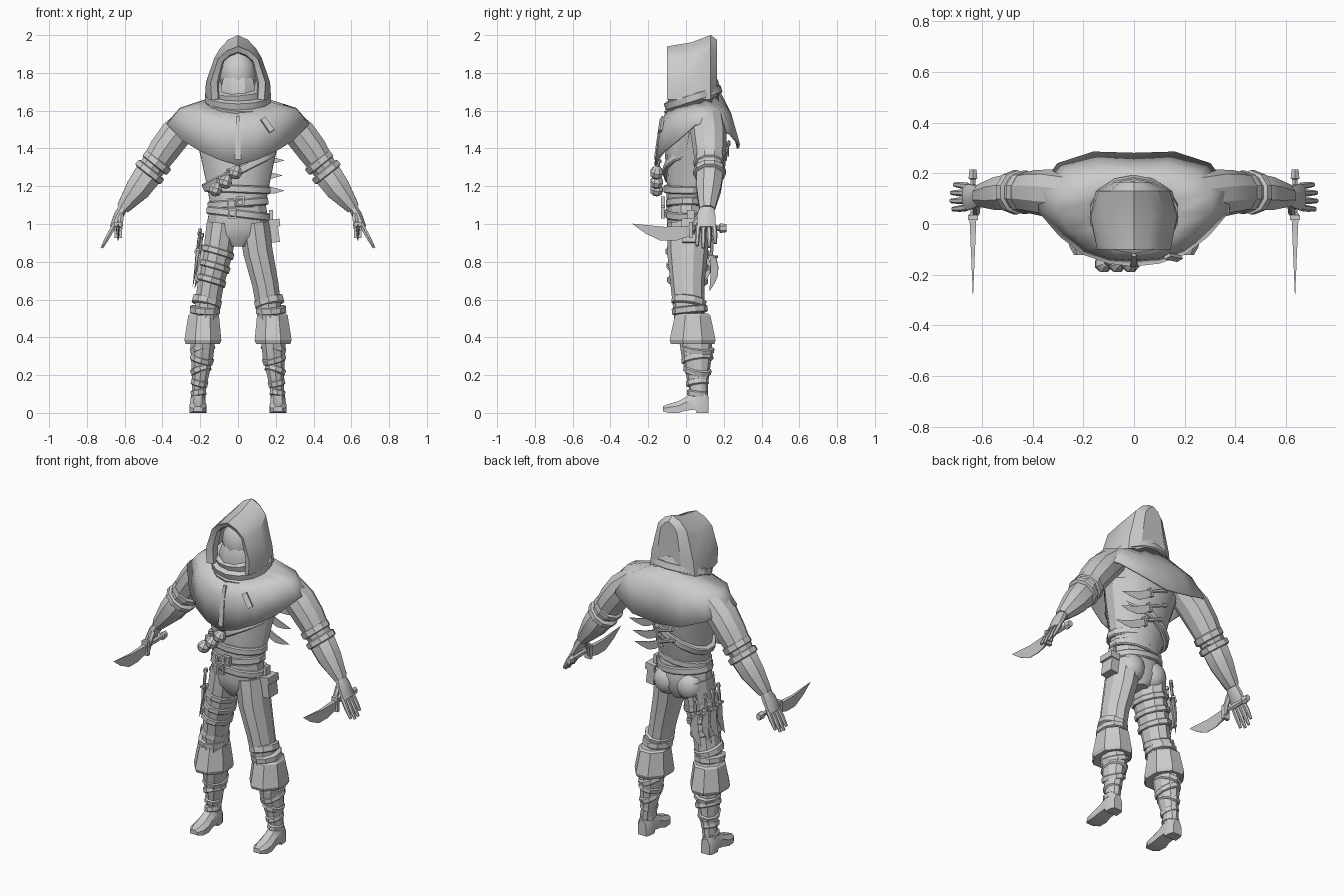
import bpy, bmesh, math
from mathutils import Vector, Matrix

grey = bpy.data.materials.new("plain_grey")
grey.diffuse_color = (0.6, 0.6, 0.6, 1)


def finish(name, bm, mirror=False, angle=28):
    bmesh.ops.recalc_face_normals(bm, faces=bm.faces)
    me = bpy.data.meshes.new(name)
    bm.to_mesh(me)
    bm.free()
    ob = bpy.data.objects.new(name, me)
    bpy.context.collection.objects.link(ob)
    me.materials.append(grey)
    bpy.ops.object.select_all(action='DESELECT')
    ob.select_set(True)
    bpy.context.view_layer.objects.active = ob
    bpy.ops.object.shade_smooth_by_angle(angle=math.radians(angle))
    if mirror:
        m = ob.modifiers.new("mirror", 'MIRROR')
        m.use_mirror_merge = False
    return ob


def loft(name, rings, closed=True, caps=True, mirror=False, angle=28):
    bm = bmesh.new()
    vs = [[bm.verts.new(p) for p in r] for r in rings]
    n = len(vs[0])
    for a, b in zip(vs, vs[1:]):
        for i in range(n if closed else n - 1):
            j = (i + 1) % n
            bm.faces.new((a[i], a[j], b[j], b[i]))
    if caps:
        bm.faces.new(vs[0])
        bm.faces.new(vs[-1])
    return finish(name, bm, mirror, angle)


def tube(name, path, n=10, mirror=False, direction=None, ref=(0, 1, 0), angle=28):
    """path points are (x, y, z, radius_side, radius_depth)"""
    pts = [Vector(p[:3]) for p in path]
    rings = []
    for i, p in enumerate(path):
        t = Vector(direction) if direction else pts[min(i + 1, len(pts) - 1)] - pts[max(i - 1, 0)]
        t.normalize()
        v = Vector(ref)
        v = (v - t * v.dot(t)).normalized()
        u = v.cross(t)
        rings.append([pts[i] + u * p[3] * math.cos(a) + v * p[4] * math.sin(a)
                      for a in (2 * math.pi * (k + .5) / n for k in range(n))])
    return loft(name, rings, mirror=mirror, angle=angle)


def band(name, c, rx, ry, h, t=(0, 0, 1), n=12, mirror=False, bulge=.012):
    c, d = Vector(c), Vector(t).normalized()
    path = [(*(c + d * h * k), rx - s, ry - s) for k, s in
            ((-.5, bulge), (-.35, 0), (.35, 0), (.5, bulge))]
    return tube(name, path, n, mirror, d)


def box(name, c, size, rot=(0, 0, 0), mirror=False):
    bm = bmesh.new()
    m = Matrix.Translation(c)
    for a, ax in zip(rot, 'XYZ'):
        m = m @ Matrix.Rotation(a, 4, ax)
    bmesh.ops.create_cube(bm, size=1, matrix=m @ Matrix.Diagonal((*size, 1)))
    return finish(name, bm, mirror)


def ball(name, c, r, mirror=False, seg=12, angle=28):
    bm = bmesh.new()
    bmesh.ops.create_uvsphere(bm, u_segments=seg, v_segments=8, radius=1,
                              matrix=Matrix.Translation(c) @ Matrix.Diagonal((*r, 1)))
    return finish(name, bm, mirror, angle)


def knife(name, pos, xdir, zdir, s=1, mirror=False):
    """blade runs along xdir with its belly opposite zdir"""
    x = Vector(xdir).normalized()
    z = Vector(zdir)
    z = (z - x * z.dot(x)).normalized()
    y, o = z.cross(x), Vector(pos)
    at = lambda a, b, c: o + (x * a + y * b + z * c) * s
    outline = [(0, 0, 1), (.15, -.005, 1), (.32, .012, 1), (.25, -.04, .2),
               (.17, -.078, .2), (.09, -.078, .2), (0, -.05, .5)]
    loft(name + "_blade", [[at(a, k * .014 * w * (1 - a / .33), c) for a, c, w in outline]
                           for k in (-1, 1)], mirror=mirror)
    grip = [(.02, .018), (0, .02), (-.01, .011), (-.08, .014), (-.14, .011), (-.145, .02), (-.18, .016)]
    tube(name + "_grip", [(*at(a, 0, -.012), r * s, r * s * 1.3) for a, r in grip],
         6, mirror, x, z)
    loft(name + "_guard", [[at(a, b, c) for a, b in ((0, -.02), (.02, -.02), (.02, .02), (0, .02))]
                           for c in (-.065, .02)], mirror=mirror)


def both(half):
    return half + [(-x, y, z) for x, y, z in reversed(half[1:-1])]


# hood: arches swept from the face opening to the back
arches = [(-.05, .10, .10, .075, 1.86, 1.905), (-.085, .105, .11, .082, 1.86, 1.91),
          (-.10, .14, .145, .105, 1.875, 1.94), (.03, .175, .17, .125, 1.88, 1.962),
          (.13, .15, .14, .095, 1.93, 2.0), (.165, .09, .08, .055, 1.92, 1.975)]
rings = []
for y, x0, x1, x2, z2, z3 in arches:
    half = [(x0, y, 1.66), (x1, y, 1.75), (x2, y, z2), (x2 * .55, y, z2 * .35 + z3 * .65)]
    rings.append(half + [(0, y, z3)] + [(-a, b, c) for a, b, c in reversed(half)])
hood = loft("hood", rings, closed=False, caps=False, angle=35)
bm = bmesh.new()
bm.from_mesh(hood.data)
bm.verts.ensure_lookup_table()
bm.faces.new(bm.verts[-9:])
bmesh.ops.recalc_face_normals(bm, faces=bm.faces)
bm.to_mesh(hood.data)
bm.free()
ball("head", (0, .02, 1.79), (.098, .1, .13), angle=40)
tube("face_mask", [(0, -.03, 1.66, .09, .06), (0, -.03, 1.73, .095, .062), (0, -.02, 1.765, .085, .055)], 8)

# scarf wound round the neck
for i, (z, rx, ry) in enumerate(((1.705, .160, .142), (1.668, .178, .158), (1.628, .168, .156))):
    band("scarf_wrap_%d" % i, (0, .038, z), rx, ry, .048, (.06 * (i - 1), -.32, 1), 14, bulge=.02)
box("scarf_tail", (.155, -.132, 1.525), (.03, .014, .085), (-.15, -.6, .35))

# shoulder cape
neck = [(.15 * math.sin(a), .04 - .14 * math.cos(a), 1.645 - .045 * math.cos(a))
        for a in (math.pi * k / 8 for k in range(9))]
neck[0] = (0, *neck[0][1:])
neck[8] = (0, *neck[8][1:])
mid = [(0, -.137, 1.5), (.1, -.13, 1.52), (.19, -.095, 1.555), (.25, -.03, 1.59), (.305, .05, 1.605),
       (.305, .12, 1.61), (.245, .195, 1.60), (.13, .235, 1.58), (0, .232, 1.58)]
rim = [(0, -.162, 1.31), (.1, -.15, 1.34), (.2, -.115, 1.385), (.29, -.045, 1.44), (.372, .05, 1.525),
       (.375, .13, 1.53), (.30, .235, 1.475), (.16, .28, 1.42), (0, .275, 1.40)]
cape = loft("shoulder_cape", [both(neck), both(mid), both(rim)], caps=False, angle=45)
sol = cape.modifiers.new("thickness", 'SOLIDIFY')
sol.thickness, sol.offset = .012, 0
tube("cape_placket", [(0, -.12, 1.57, .012, .012), (0, -.142, 1.48, .016, .012), (0, -.162, 1.34, .022, .012)], 4)

# torso and hips
tube("torso", [(0, 0, 1.08, .145, .105), (0, .02, 1.2, .168, .122), (0, .03, 1.35, .2, .142),
               (0, .05, 1.48, .235, .15), (0, .06, 1.6, .16, .12)], 14)
tube("pelvis", [(0, 0, 1.1, .152, .108), (0, .01, 1.0, .17, .115), (0, .015, .94, .15, .112),
                (0, .015, .88, .05, .08)], 12)
ball("seat", (.075, .07, .965), (.08, .07, .085), mirror=True, angle=50)

# belts, buckles and chest strap
for i, (z, rx, t) in enumerate(((1.185, .176, .04), (1.11, .165, -.08), (1.055, .172, .12))):
    band("waist_belt_%d" % i, (0, .008, z), rx, rx - .05, .042, (t, 0, 1), 14, bulge=.006)
for x, z in ((-.035, 1.11), (.012, 1.12), (-.03, 1.055)):
    for s in (-1, 1):
        box("buckle_side", (x + s * .018, -.122, z), (.01, .02, .05))
        box("buckle_bar", (x, -.122, z + s * .021), (.045, .02, .01))
band("chest_strap", (0, .026, 1.28), .212, .15, .045, (-.5, 0, 1), 14, bulge=.006)

# flasks on the strap
for i, (x, z) in enumerate(((-.118, 1.185), (-.065, 1.225), (-.012, 1.275))):
    d = Vector((.35, .15, 1)).normalized()
    prof = ((-.036, .014), (-.024, .032), (0, .037), (.02, .027), (.034, .012), (.055, .012), (.056, .018), (.07, .016))
    tube("flask_%d" % i, [(*(Vector((x, -.155, z)) + d * k), r, r) for k, r in prof], 8)

# hip pouch
box("pouch", (.19, .025, .96), (.05, .085, .115), (0, -.12, 0))
box("pouch_flap", (.192, .025, 1.005), (.06, .095, .04), (0, -.12, 0))
box("pouch_loop", (.175, .025, 1.045), (.02, .04, .06))

# legs
tube("trouser_leg", [(.085, .015, 1.0, .085, .112), (.106, .008, .85, .082, .108),
                     (.145, .008, .68, .073, .09), (.172, .018, .5, .068, .08)], 10, True)
band("knee_wrap_upper", (.165, .015, .588), .082, .092, .045, (-.25, .15, 1), 10, True)
band("knee_wrap_lower", (.175, .02, .545), .084, .095, .04, (-.05, -.1, 1), 10, True)
tube("boot_cuff", [(.182, .035, .525, .078, .09), (.182, .035, .515, .088, .102), (.186, .035, .385, .106, .132),
                   (.186, .035, .365, .098, .124)], 8, True, (0, 0, 1))
tube("shin", [(.186, .05, .4, .07, .088), (.19, .057, .3, .062, .08), (.204, .065, .15, .04, .052),
              (.212, .07, .06, .038, .046)], 10, True)
for i, (x, z, rx, ry, t) in enumerate(((.188, .34, .07, .09, .3), (.191, .285, .066, .085, -.3),
                                       (.197, .225, .058, .075, .35), (.204, .16, .047, .06, -.25),
                                       (.209, .105, .043, .055, .15))):
    band("shin_wrap_%d" % i, (x, .06, z), rx, ry, .034, (t, t * .5, 1), 10, True, .008)
sections = [(.118, .028, 0, .09), (.1, .037, 0, .115), (.055, .04, 0, .12), (.05, .04, .018, .118),
            (.0, .041, .012, .085), (-.04, .046, 0, .062), (-.09, .043, 0, .048), (-.122, .024, .008, .035)]
loft("foot", [[(.212 + s * w, y, z) for s, z in ((-1, a), (1, a), (1, a * .4 + b * .6), (.5, b), (-.5, b),
                                               (-1, a * .4 + b * .6))] for y, w, a, b in sections], mirror=True)

# arms
arm = (.62, 0, -.78)
tube("upper_arm", [(.24, .11, 1.56, .075, .09), (.33, .12, 1.475, .088, .095), (.39, .125, 1.395, .085, .088),
                   (.46, .125, 1.29, .07, .072)], 10, True)
band("elbow_band_upper", (.43, .125, 1.325), .087, .085, .045, arm, 10, True)
band("elbow_band_lower", (.468, .125, 1.275), .09, .087, .04, arm, 10, True)
tube("bracer", [(.465, .125, 1.275, .07, .07), (.48, .125, 1.255, .079, .076), (.53, .12, 1.185, .072, .07),
                (.605, .112, 1.09, .04, .047), (.612, .112, 1.08, .034, .042)], 8, True)

# hands with spread fingers
tube("palm", [(.603, .112, 1.095, .026, .036), (.632, .107, 1.045, .028, .052), (.664, .107, .98, .018, .054)], 8, True)
for i, dy in enumerate((-.042, -.014, .014, .042)):
    l = (.9, 1, .97, .8)[i]
    tube("finger_%d" % i, [(.655, .107 + dy, .992, .014, .014), (.655 + .035 * l, .107 + dy * 1.1, .99 - .06 * l, .013, .013),
                           (.655 + .066 * l, .107 + dy * 1.15, .99 - .117 * l, .008, .009)], 6, True)
tube("thumb", [(.62, .075, 1.05, .017, .017), (.622, .045, 1.0, .015, .015), (.625, .035, .945, .009, .009)], 6, True)

# held knives
knife("hand_knife", (.635, .035, .99), (0, -1, 0), (0, 0, 1), 1, True)

# throwing knives across the back
for i, (x, y, z) in enumerate(((.06, .215, 1.40), (.05, .195, 1.32), (.06, .165, 1.24))):
    knife("back_knife_%d" % i, (x, y, z), (1, -.12, -.38), (.3, 0, 1), .62)

# thigh straps and sheathed knives on one leg
for i, (x, z, r) in enumerate(((-.107, .85, .092), (-.124, .775, .088), (-.142, .7, .084))):
    band("thigh_strap_%d" % i, (x, .008, z), r, r + .024, .035, (.3, .05, 1), 10, False, .006)
box("thigh_holster", (-.2, .03, .78), (.022, .13, .17), (0, .2, 0))
for i, (x, y) in enumerate(((-.212, -.03), (-.216, .03), (-.205, .085), (-.165, .13))):
    knife("thigh_knife_%d" % i, (x, y, .87 - .012 * i), (-.12, 0, -1), (-.2 * i, -1, 0), .6)
